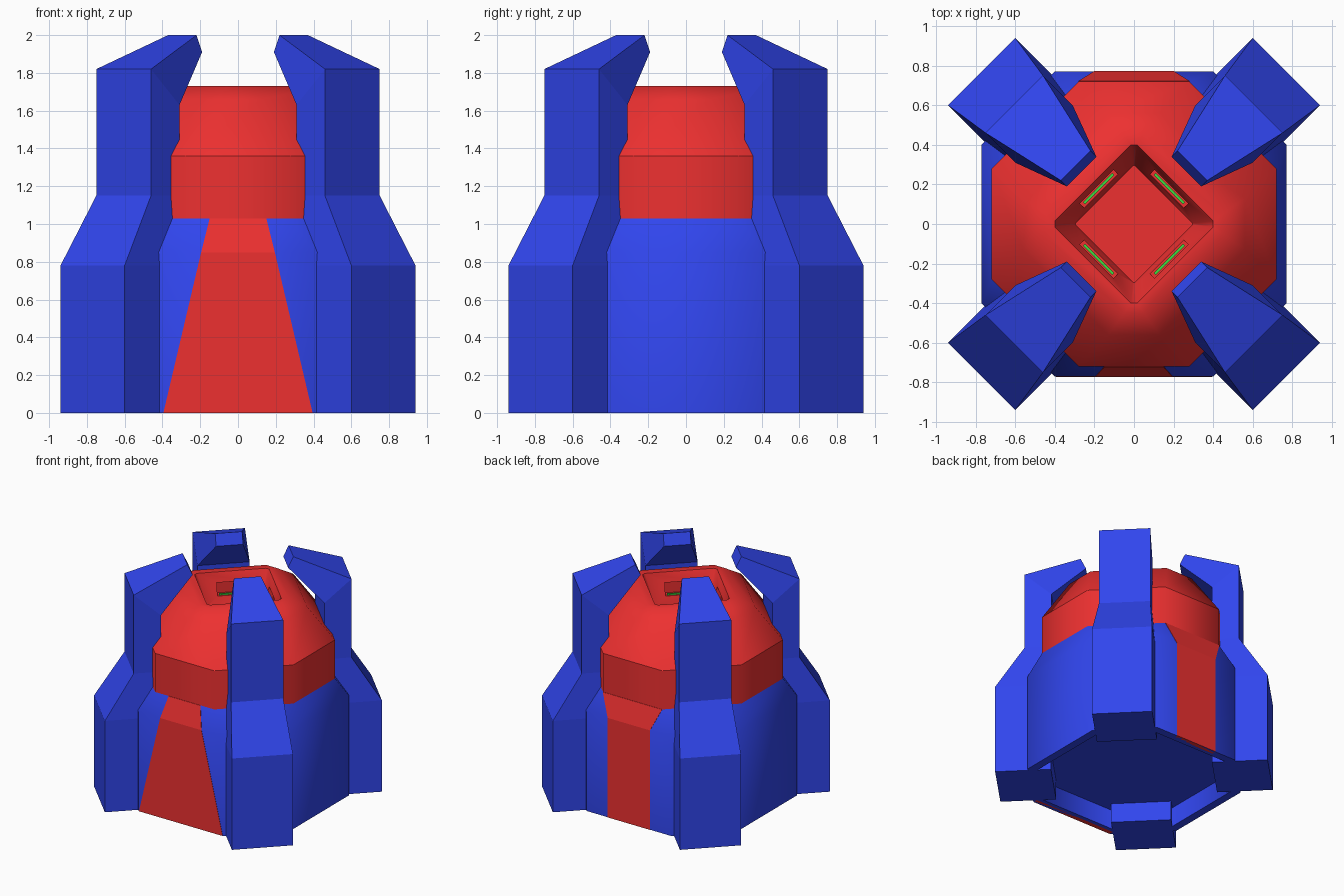
import bpy, bmesh, math
from mathutils import Matrix

if "Cube" in bpy.data.objects:
    bpy.data.objects.remove(bpy.data.objects["Cube"])


def material(name, rgb):
    m = bpy.data.materials.new(name)
    m.diffuse_color = (*rgb, 1)
    m.use_nodes = True
    m.node_tree.nodes["Principled BSDF"].inputs["Base Color"].default_value = m.diffuse_color
    return m


RED = material("red", (0.85, 0.03, 0.03))
BLUE = material("blue", (0.03, 0.06, 0.85))
GREEN = material("green", (0.05, 0.7, 0.05))


def octagon(a, b, z):
    """Square ring with cut corners: flats at distance a, half-length b."""
    return [(x, y, z) for x, y in ((a, b), (b, a), (-b, a), (-a, b),
                                   (-a, -b), (-b, -a), (b, -a), (a, -b))]


def block(r0, r1, w, z):
    """Four-point ring along +x; r0 and r1 may sit at different heights."""
    z0, z1 = z
    return [(r0, -w, z0), (r1, -w, z1), (r1, w, z1), (r0, w, z0)]


def loft(name, rings, mat, turn=0.0, smooth=False, crease_z=None):
    """Skin equal-length rings, cap both ends, spin about z."""
    bm = bmesh.new()
    loops = [[bm.verts.new(p) for p in ring] for ring in rings]
    for lo, hi in zip(loops, loops[1:]):
        for i in range(len(lo)):
            j = (i + 1) % len(lo)
            bm.faces.new((lo[i], lo[j], hi[j], hi[i]))
    bm.faces.new(loops[0][::-1])
    bm.faces.new(loops[-1])
    bmesh.ops.recalc_face_normals(bm, faces=bm.faces)
    if crease_z is not None:
        for e in bm.edges:
            if all(abs(v.co.z - crease_z) < 1e-4 for v in e.verts):
                e.smooth = False
    bm.transform(Matrix.Rotation(turn, 4, 'Z'))
    mesh = bpy.data.meshes.new(name)
    bm.to_mesh(mesh)
    bm.free()
    mesh.materials.append(mat)
    ob = bpy.data.objects.new(name, mesh)
    bpy.context.collection.objects.link(ob)
    if smooth:
        bpy.ops.object.select_all(action='DESELECT')
        ob.select_set(True)
        bpy.context.view_layer.objects.active = ob
        bpy.ops.object.shade_smooth_by_angle(angle=math.radians(50))
    return ob


# Blue base with a recessed underside
loft("base", [octagon(0.70, 0.36, 0.17), octagon(0.70, 0.36, 0),
              octagon(0.77, 0.40, 0), octagon(0.77, 0.40, 0.85),
              octagon(0.72, 0.28, 1.03)], BLUE, smooth=True)

# Red upper body with a square pit in the top
dome = loft("upper_body", [octagon(0.72, 0.28, 1.03), octagon(0.72, 0.28, 1.36),
                           octagon(0.56, 0.13, 1.66), octagon(0.45, 0.05, 1.73),
                           octagon(0.40, 0.015, 1.73), octagon(0.295, 0.005, 1.48)],
            RED, smooth=True, crease_z=1.36)

# Red stripes on the front (tapered) and the back (straight, flaring at the top)
for name, turn, widths in (("front_stripe", -math.pi / 2, (0.395, 0.195, 0.15)),
                           ("back_stripe", math.pi / 2, (0.20, 0.20, 0.28))):
    loft(name, [block(r - 0.04, r, w, (z, z)) for r, w, z in
                zip((0.773, 0.773, 0.723), widths, (0, 0.85, 1.03))], RED, turn)

for k in range(4):
    turn = math.radians(45 + 90 * k)

    # Corner leg ending in an inward claw
    loft(f"leg_{k + 1}", [block(0.643, 1.089, 0.24, (0, 0)),
                          block(0.643, 1.089, 0.24, (0.78, 0.78)),
                          block(0.643, 0.856, 0.205, (1.15, 1.15)),
                          block(0.643, 0.856, 0.205, (1.63, 1.82)),
                          block(0.375, 0.417, 0.106, (1.91, 2.0))], BLUE, turn)

    # Slot in the pit wall with a green light strip
    cutter = loft(f"slot_cutter_{k + 1}", [block(0.20, 0.295, 0.12, (z, z))
                                           for z in (1.55, 1.65)], RED, turn)
    cutter.hide_render = True
    cutter.hide_viewport = True
    cut = dome.modifiers.new("slot", 'BOOLEAN')
    cut.operation = 'DIFFERENCE'
    cut.solver = 'EXACT'
    cut.object = cutter
    loft(f"light_strip_{k + 1}", [block(0.246, 0.26, 0.105, (z, z))
                                  for z in (1.545, 1.562)], GREEN, turn)
